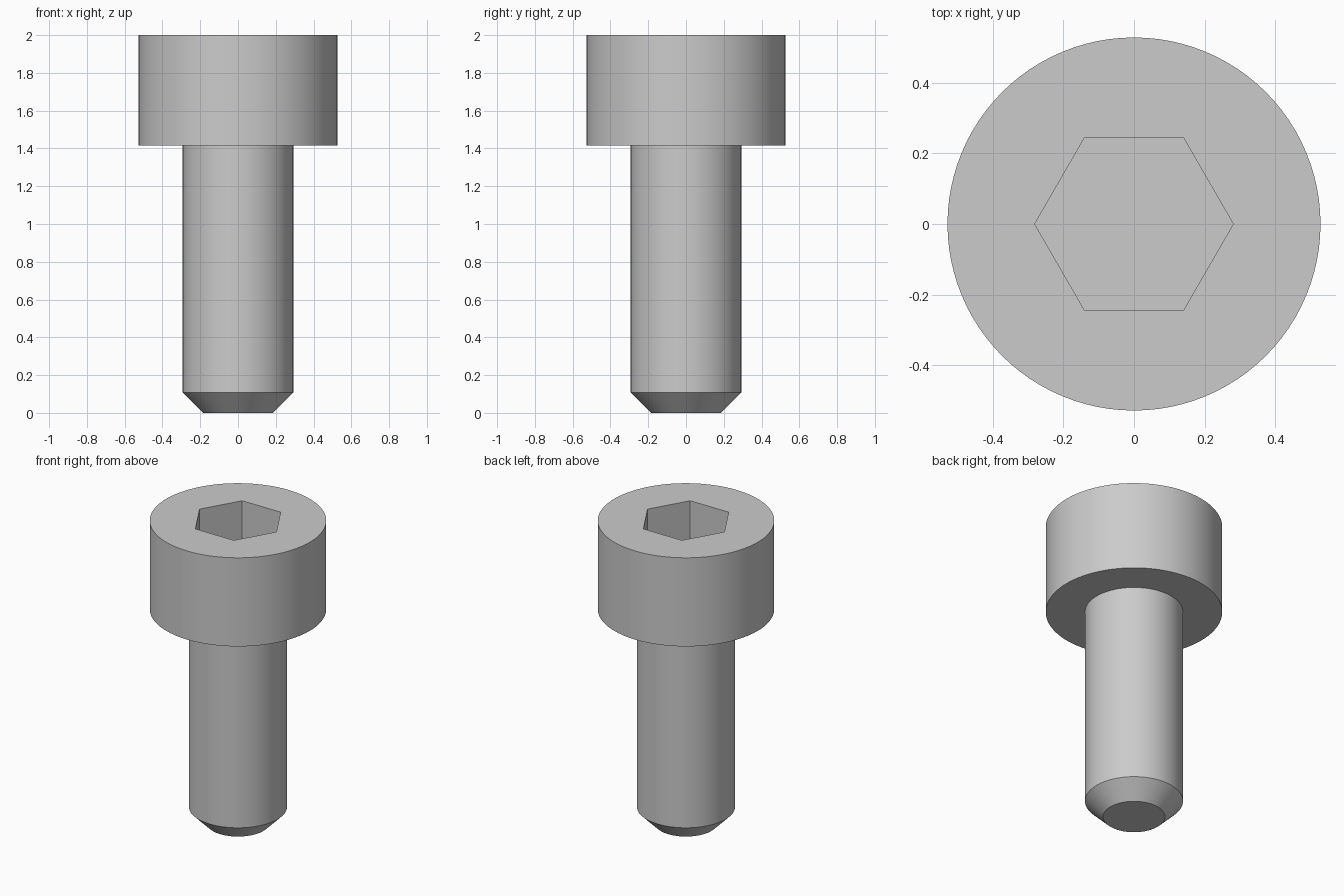
import bpy, bmesh, math

if "Cube" in bpy.data.objects:
    bpy.data.objects.remove(bpy.data.objects["Cube"])

SEGMENTS = 96


def stacked_rings(name, rings, sides):
    """Closed solid of revolution from (radius, z) pairs, bottom to top."""
    bm = bmesh.new()
    loops = []
    for r, z in rings:
        loops.append([bm.verts.new((r * math.cos(2 * math.pi * i / sides),
                                    r * math.sin(2 * math.pi * i / sides), z))
                      for i in range(sides)])
    for low, high in zip(loops, loops[1:]):
        for i in range(sides):
            j = (i + 1) % sides
            bm.faces.new((low[i], low[j], high[j], high[i]))
    bm.faces.new(loops[0][::-1])
    bm.faces.new(loops[-1])
    bmesh.ops.recalc_face_normals(bm, faces=bm.faces)
    mesh = bpy.data.meshes.new(name)
    bm.to_mesh(mesh)
    bm.free()
    obj = bpy.data.objects.new(name, mesh)
    bpy.context.collection.objects.link(obj)
    return obj


# Chamfered tip, shank and cylindrical head in one lathe profile
bolt = stacked_rings("socket_head_bolt", [
    (0.185, 0.0), (0.293, 0.108), (0.293, 1.415), (0.528, 1.415), (0.528, 2.0),
], SEGMENTS)

# Hexagonal drive socket, corners on the x axis
socket = stacked_rings("hex_socket_cutter", [(0.281, 1.70), (0.281, 2.2)], 6)

cut = bolt.modifiers.new("hex_socket", 'BOOLEAN')
cut.operation = 'DIFFERENCE'
cut.solver = 'EXACT'
cut.object = socket

# Apply the cut and remove the cutter
bpy.context.view_layer.objects.active = bolt
bolt.select_set(True)
bpy.ops.object.modifier_apply(modifier=cut.name)
bpy.data.objects.remove(socket, do_unlink=True)

# Smooth round walls, sharp rims
bpy.ops.object.shade_smooth_by_angle(angle=math.radians(30))
